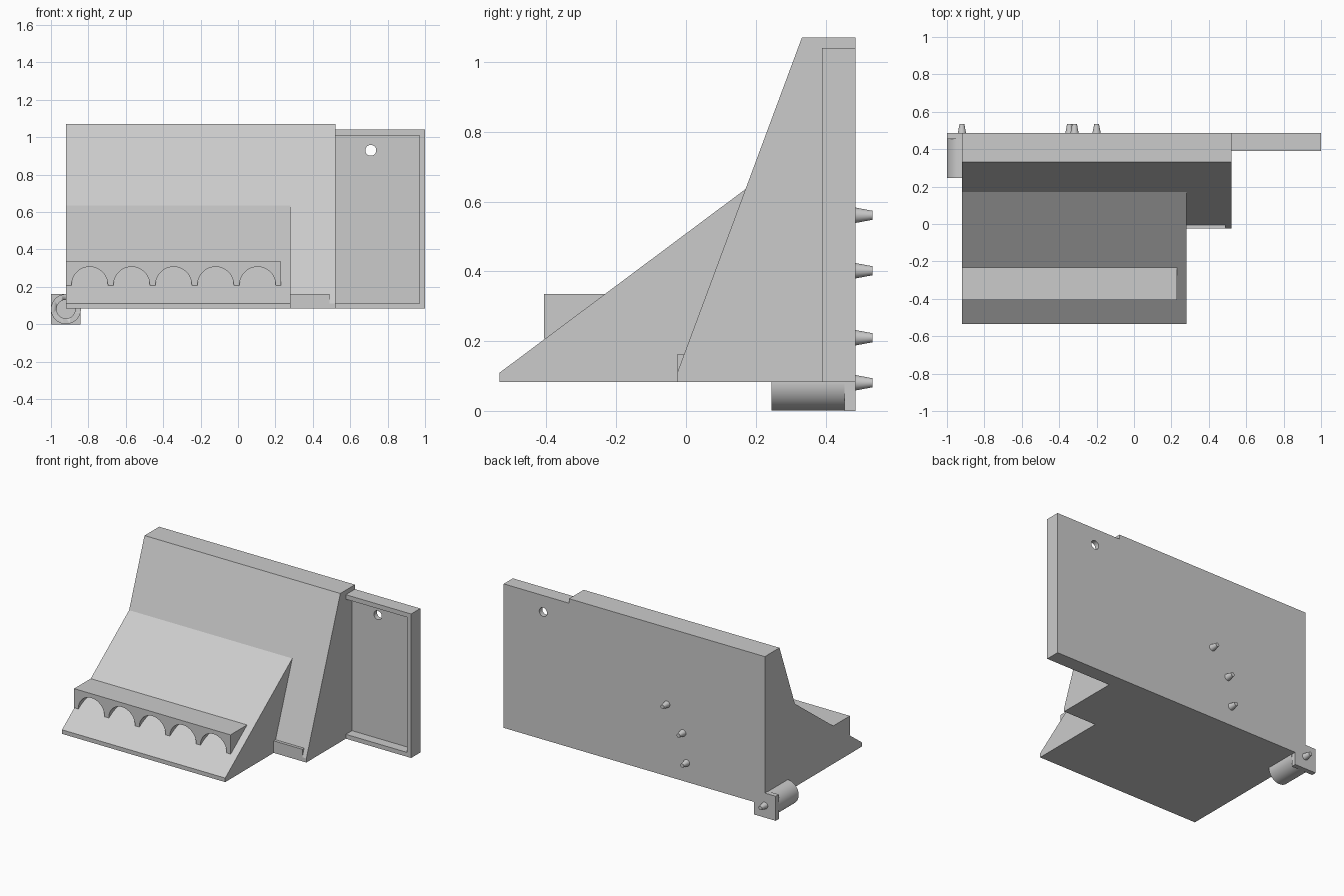
import bpy, bmesh, math
from mathutils import Matrix

if "Cube" in bpy.data.objects:
    bpy.data.objects.remove(bpy.data.objects["Cube"])


def prism(name, pts, axis, a, b):
    """Extrude a 2D profile: axis 'x' takes (y, z) points, axis 'y' takes (x, z)."""
    def place(p, t):
        return (t, p[0], p[1]) if axis == 'x' else (p[0], t, p[1])
    bm = bmesh.new()
    lo = [bm.verts.new(place(p, a)) for p in pts]
    hi = [bm.verts.new(place(p, b)) for p in pts]
    bm.faces.new(lo)
    bm.faces.new(hi[::-1])
    n = len(pts)
    for i in range(n):
        j = (i + 1) % n
        bm.faces.new((lo[i], hi[i], hi[j], lo[j]))
    return finish(name, bm)


def box(name, x, y, z):
    return prism(name, [(x[0], z[0]), (x[1], z[0]), (x[1], z[1]), (x[0], z[1])], 'y', *y)


def cone_y(name, x, z, y0, y1, r0, r1, seg=32):
    bm = bmesh.new()
    m = Matrix.Translation((x, (y0 + y1) / 2, z)) @ Matrix.Rotation(-math.pi / 2, 4, 'X')
    bmesh.ops.create_cone(bm, cap_ends=True, segments=seg, radius1=r0, radius2=r1,
                          depth=y1 - y0, matrix=m)
    ob = finish(name, bm)
    smooth(ob)
    return ob


def finish(name, bm):
    bmesh.ops.recalc_face_normals(bm, faces=bm.faces)
    me = bpy.data.meshes.new(name)
    bm.to_mesh(me)
    bm.free()
    ob = bpy.data.objects.new(name, me)
    bpy.context.collection.objects.link(ob)
    return ob


def activate(ob):
    bpy.ops.object.select_all(action='DESELECT')
    ob.select_set(True)
    bpy.context.view_layer.objects.active = ob


def smooth(ob):
    activate(ob)
    bpy.ops.object.shade_smooth_by_angle(angle=math.radians(30))


def combine(ob, other, operation):
    other.hide_render = True
    mod = ob.modifiers.new(operation.lower(), 'BOOLEAN')
    mod.operation, mod.object, mod.solver = operation, other, 'EXACT'
    activate(ob)
    bpy.ops.object.modifier_apply(modifier=mod.name)
    bpy.data.objects.remove(other)


LEFT, BACK, BASE = -0.92, 0.486, 0.083

# Tall sloped body and the lower wedge in front of it
body = prism('sloped_body', [(BACK, BASE), (BACK, 1.07), (0.332, 1.07),
                             (-0.025, 0.11), (-0.025, BASE)], 'x', LEFT, 0.52)
wedge = prism('front_wedge', [(-0.534, BASE), (-0.534, 0.11), (0.172, 0.637),
                              (-0.025, 0.11), (-0.025, BASE)], 'x', LEFT, 0.28)
combine(body, wedge, 'UNION')

# Small ledge at the foot of the body
box('foot_ledge', (0.28, 0.49), (-0.025, -0.003), (0.11, 0.163))

# Shelf with five arched openings, sitting on the wedge
outline = [(0.23, 0.335), (LEFT, 0.335), (LEFT, 0.208)]
for i in range(5):
    cx = -0.793 + 0.2245 * i
    outline += [(cx - 0.097 * math.cos(math.pi * k / 24),
                 0.208 + 0.099 * math.sin(math.pi * k / 24)) for k in range(25)]
outline.append((0.23, 0.208))
shelf = prism('arched_shelf', outline, 'y', -0.407, -0.233)
smooth(shelf)

# Side panel: shallow tray with a round hole
panel = box('side_panel', (0.52, 1.0), (0.39, BACK), (BASE, 1.04))
combine(panel, box('recess_cutter', (0.45, 0.97), (0.3, 0.454), (0.112, 1.01)), 'DIFFERENCE')
combine(panel, cone_y('hole_cutter', 0.71, 0.93, 0.4, 0.6, 0.029, 0.029), 'DIFFERENCE')

# Corner tube with its square mounting plate
box('tube_plate', (-1.0, -0.842), (0.454, BACK), (0.0, 0.163))
tube = cone_y('corner_tube', LEFT, 0.081, 0.245, 0.454, 0.08, 0.08, 48)
combine(tube, cone_y('bore_cutter', LEFT, 0.081, 0.2, 0.44, 0.05, 0.05, 48), 'DIFFERENCE')

# Tapered locating pins on the back
for i, (x, z) in enumerate([(LEFT, 0.081), (-0.345, 0.21), (-0.318, 0.402), (-0.2, 0.561)]):
    cone_y(f'back_pin_{i + 1}', x, z, BACK, 0.534, 0.022, 0.013, 24)
